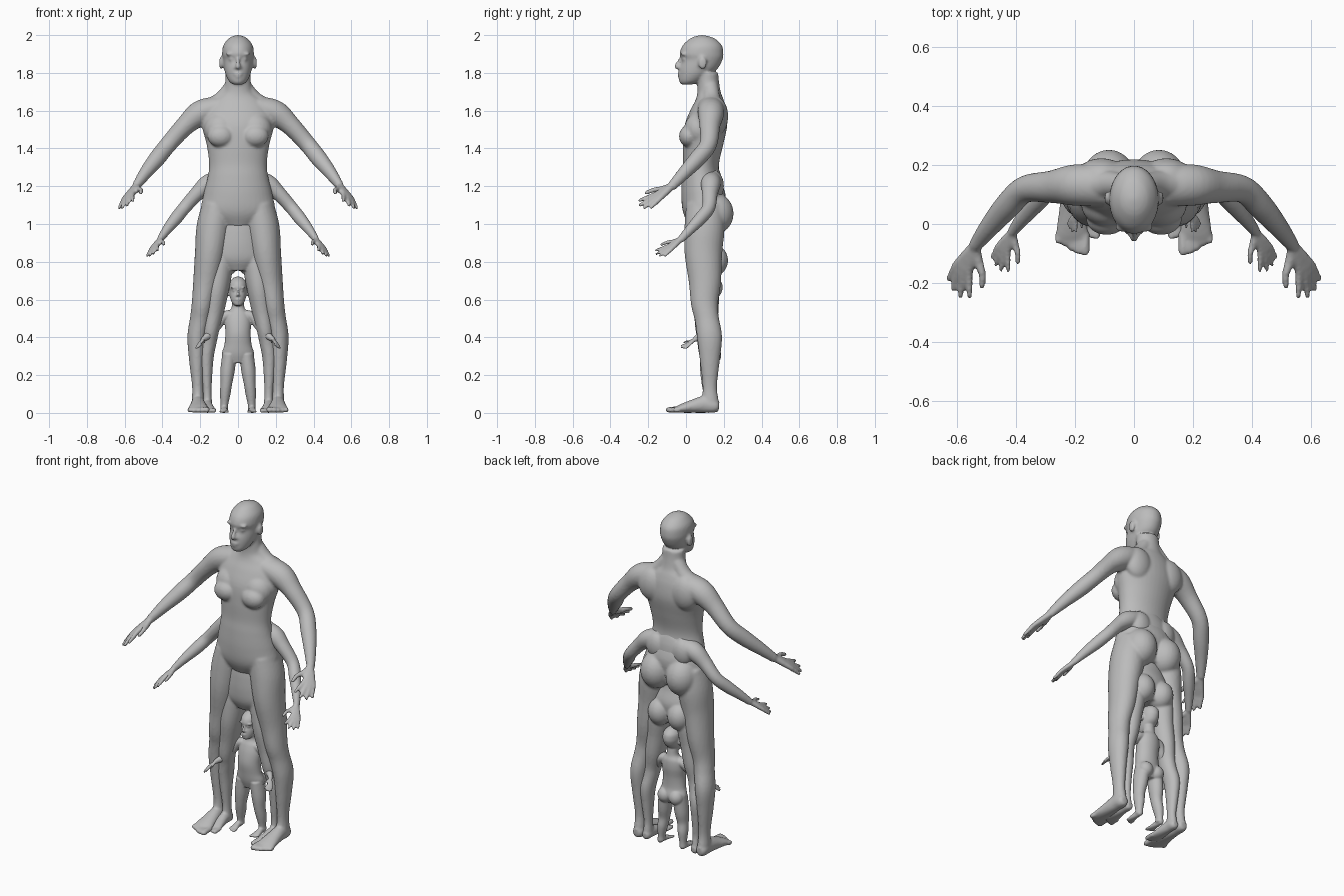
import bpy, bmesh, math
from mathutils import Vector

if "Cube" in bpy.data.objects:
    bpy.data.objects.remove(bpy.data.objects["Cube"])

SIDES = (1, -1)
skin = bpy.data.materials.new("matte grey")
skin.use_nodes = True
GREY = (0.5, 0.5, 0.5, 1)
skin.diffuse_color = GREY
skin.node_tree.nodes["Principled BSDF"].inputs["Base Color"].default_value = GREY


def smooth_path(points, steps=5):
    """Catmull-Rom through points of any dimension."""
    p = [Vector(q) for q in points]
    p = [p[0] * 2 - p[1]] + p + [p[-1] * 2 - p[-2]]
    out = []
    for a, b, c, d in zip(p, p[1:], p[2:], p[3:]):
        for i in range(steps):
            t = i / steps
            out.append((b * 2 + (c - a) * t + (a * 2 - b * 5 + c * 4 - d) * t * t
                        + (b * 3 - a - c * 3 + d) * t ** 3) / 2)
    return out + [p[-2]]


def tube(bm, points, place, level=False, rounded=False, sides=28):
    """Elliptical loft; each point is x, y, z, radius a, radius b."""
    path = smooth_path(points)
    spots = [Vector(q[:3]) for q in path]
    rings = []
    for i, q in enumerate(path):
        t = (spots[min(i + 1, len(path) - 1)] - spots[max(i - 1, 0)]).normalized()
        if level:
            t = Vector((0, 0, 1))
        u = (Vector((1, 0, 0)) - t * t.x).normalized()
        rings.append((spots[i], u, t.cross(u), q[3], q[4]))
    if rounded:
        c, u, v, a, b = rings[-1]
        for k in (30, 55, 75):
            s, h = math.cos(math.radians(k)), math.sin(math.radians(k))
            rings.append((c + t * min(a, b) * h, u, v, a * s, b * s))
    loops = []
    for c, u, v, a, b in rings:
        angles = [math.tau * k / sides for k in range(sides)]
        loops.append([bm.verts.new(place(c + u * a * math.cos(w) + v * b * math.sin(w)))
                      for w in angles])
    for lo, hi in zip(loops, loops[1:]):
        for k in range(sides):
            n = (k + 1) % sides
            bm.faces.new((lo[k], lo[n], hi[n], hi[k]))
    bm.faces.new(loops[0])
    bm.faces.new(loops[-1])


def trunk(bm, rows, place):
    """Level loft; each row is height, half width, front y, back y."""
    tube(bm, [(0, (f + b) / 2, z, w, (b - f) / 2) for z, w, f, b in rows],
         place, level=True, sides=40)


def blob(bm, centre, radii, place):
    made = bmesh.ops.create_uvsphere(bm, u_segments=24, v_segments=16, radius=1)
    for v in made["verts"]:
        v.co = place(Vector(centre) + Vector(r * c for r, c in zip(radii, v.co)))


def placer(scale, origin=(0, 0, 0), target=(0, 0, 0), side=1):
    """Scale about origin, move to target, and mirror for the right side."""
    o, g = Vector(origin), Vector(target)

    def place(p):
        q = (Vector(p) - o) * scale + g
        return Vector((q.x * side, q.y, q.z))
    return place


CROWN = (0, 0, 2)
WRIST = (.54, -.075, 1.2)
ANKLE = (.212, .125, 0)

HEAD = [(1.738, .026, -.024, .03), (1.755, .047, -.036, .08), (1.79, .065, -.038, .13),
        (1.825, .074, -.036, .17), (1.87, .08, -.024, .193), (1.9, .084, -.034, .198),
        (1.945, .078, -.018, .19), (1.98, .052, .02, .155), (1.994, .028, .05, .12),
        (2, .008, .08, .09)]


def head(bm, place_of):
    mid = place_of(1)
    trunk(bm, HEAD, mid)
    tube(bm, [(0, -.026, 1.88, .008, .008), (0, -.043, 1.85, .01, .011),
              (0, -.05, 1.833, .013, .012)], mid, rounded=True)
    blob(bm, (0, -.034, 1.795), (.024, .012, .007), mid)
    blob(bm, (0, -.031, 1.781), (.02, .013, .008), mid)
    for s in SIDES:
        p = place_of(s)
        blob(bm, (.032, -.007, 1.873), (.018, .016, .01), p)
        blob(bm, (.013, -.036, 1.829), (.008, .012, .008), p)
        blob(bm, (.04, -.012, 1.9), (.028, .016, .008), p)
        blob(bm, (.09, .088, 1.852), (.01, .023, .034), p)


def hand(bm, place):
    # index, middle, ring, little: knuckle then tip, measured from the wrist
    fingers = [((.018, -.09, -.045), (.018, -.17, -.075)),
               ((.037, -.09, -.056), (.048, -.168, -.1)),
               ((.052, -.08, -.063), (.073, -.145, -.112)),
               ((.062, -.062, -.065), (.088, -.11, -.112))]
    w = Vector(WRIST)
    for knuckle, tip in fingers:
        k, t = w + Vector(knuckle), w + Vector(tip)
        tube(bm, [(*w, .018, .02), (*w.lerp(k, .6), .016, .017), (*k, .013, .014),
                  (*k.lerp(t, .5), .012, .012), (*t, .01, .01)],
             place, rounded=True, sides=14)
    tube(bm, [(*w, .018, .02), (*(w + Vector((-.012, -.05, -.015))), .017, .017),
              (*(w + Vector((-.025, -.095, -.02))), .013, .013),
              (*(w + Vector((-.025, -.135, -.035))), .011, .011)],
         place, rounded=True, sides=14)


def foot(bm, place):
    tube(bm, [(.212, .175, .034, .022, .024), (.212, .15, .036, .034, .036),
              (.212, .1, .045, .036, .045), (.211, .03, .034, .045, .034),
              (.21, -.03, .022, .055, .022), (.21, -.06, .014, .052, .014)],
         place, rounded=True)
    for i in range(5):
        x, r = .166 + .023 * i, .016 - .0015 * i
        tip = -.092 + .003 * i * i
        tube(bm, [(x, -.03, .018, r, r), (x, -.06, .018, r, r), (x, tip, r, r, r)],
             place, rounded=True, sides=14)


def finish(name, bm, voxel):
    """Fuse the parts into one smooth skin."""
    bmesh.ops.recalc_face_normals(bm, faces=bm.faces)
    mesh = bpy.data.meshes.new(name)
    bm.to_mesh(mesh)
    bm.free()
    mesh.materials.append(skin)
    body = bpy.data.objects.new(name, mesh)
    bpy.context.collection.objects.link(body)
    fuse = body.modifiers.new("fuse", "REMESH")
    fuse.mode = "VOXEL"
    fuse.voxel_size = voxel
    fuse.use_smooth_shade = True
    relax = body.modifiers.new("relax", "SMOOTH")
    relax.factor, relax.iterations = .5, 3


TORSO = [(.985, .1, .02, .18), (1.06, .19, -.015, .2), (1.15, .184, -.025, .21),
         (1.25, .16, -.022, .18), (1.32, .153, -.016, .175), (1.42, .166, -.016, .197),
         (1.52, .19, -.008, .218), (1.6, .175, .022, .214), (1.655, .135, .05, .2),
         (1.695, .084, .06, .185), (1.75, .068, .06, .175), (1.8, .066, .06, .17)]
LEG = [(.11, .1, 1.1, .08, .1), (.13, .098, .98, .09, .106), (.146, .092, .85, .082, .1),
       (.167, .1, .7, .07, .086), (.187, .098, .58, .058, .072), (.2, .11, .5, .054, .064),
       (.217, .125, .4, .051, .066), (.218, .126, .28, .041, .053), (.213, .126, .14, .03, .038),
       (.212, .128, .06, .033, .045), (.212, .13, .02, .03, .04)]
ARM = [(.1, .13, 1.62, .06, .07), (.2, .132, 1.585, .068, .07), (.28, .126, 1.52, .052, .055),
       (.37, .117, 1.42, .045, .046), (.43, .06, 1.345, .044, .044),
       (.49, -.01, 1.27, .034, .035), (*WRIST, .022, .025)]


def grown(name, scale, shift, voxel, bust):
    bm = bmesh.new()

    def place_of(side):
        return placer(scale, target=(0, shift, 0), side=side)
    trunk(bm, TORSO, place_of(1))
    head(bm, place_of)
    for s in SIDES:
        p = place_of(s)
        tube(bm, LEG, p)
        tube(bm, ARM, p)
        hand(bm, p)
        foot(bm, p)
        blob(bm, (.085, .15, 1.055), (.092, .102, .11), p)
        blob(bm, (.09, .07, 1.5), (.09, .08, .09), p)
        blob(bm, (.11, .165, 1.57), (.085, .058, .1), p)
        # sloping neck muscle
        tube(bm, [(.03, .13, 1.73, .04, .04), (.09, .135, 1.66, .04, .045),
                  (.18, .135, 1.605, .045, .05)], p)
        if bust:
            blob(bm, (.092, .015, 1.465), (.07, .052, .058), p)
    finish(name, bm, voxel)


grown("adult_body", 1, 0, .008, True)
grown("child_body", .765, .03, .0068, False)

# Baby: shorter limbs and a larger head
BABY_TORSO = [(.265, .05, .085, .155), (.31, .084, .07, .175), (.36, .072, .062, .165),
              (.42, .067, .056, .165), (.48, .069, .065, .172), (.525, .06, .08, .17),
              (.555, .035, .095, .16), (.6, .032, .095, .155)]
BABY_LEG = [(.045, .122, .31, .038, .05), (.056, .12, .22, .038, .045),
            (.062, .118, .155, .031, .035), (.068, .126, .1, .028, .032),
            (.072, .13, .045, .02, .024), (.073, .13, .015, .021, .025)]
BABY_WRIST = (.188, .045, .387)
BABY_ARM = [(.04, .12, .52, .026, .03), (.08, .118, .505, .028, .03),
            (.115, .105, .455, .024, .025), (.15, .08, .415, .021, .022),
            (*BABY_WRIST, .012, .013)]

bm = bmesh.new()
trunk(bm, BABY_TORSO, placer(1))
head(bm, lambda side: placer(.59, CROWN, (0, .077, .722), side))
for s in SIDES:
    tube(bm, BABY_LEG, placer(1, side=s))
    tube(bm, BABY_ARM, placer(1, side=s))
    hand(bm, placer(.42, WRIST, BABY_WRIST, s))
    foot(bm, placer(.42, ANKLE, (.075, .13, 0), s))
    blob(bm, (.038, .145, .305), (.042, .042, .045), placer(1, side=s))
finish("baby_body", bm, .0046)
